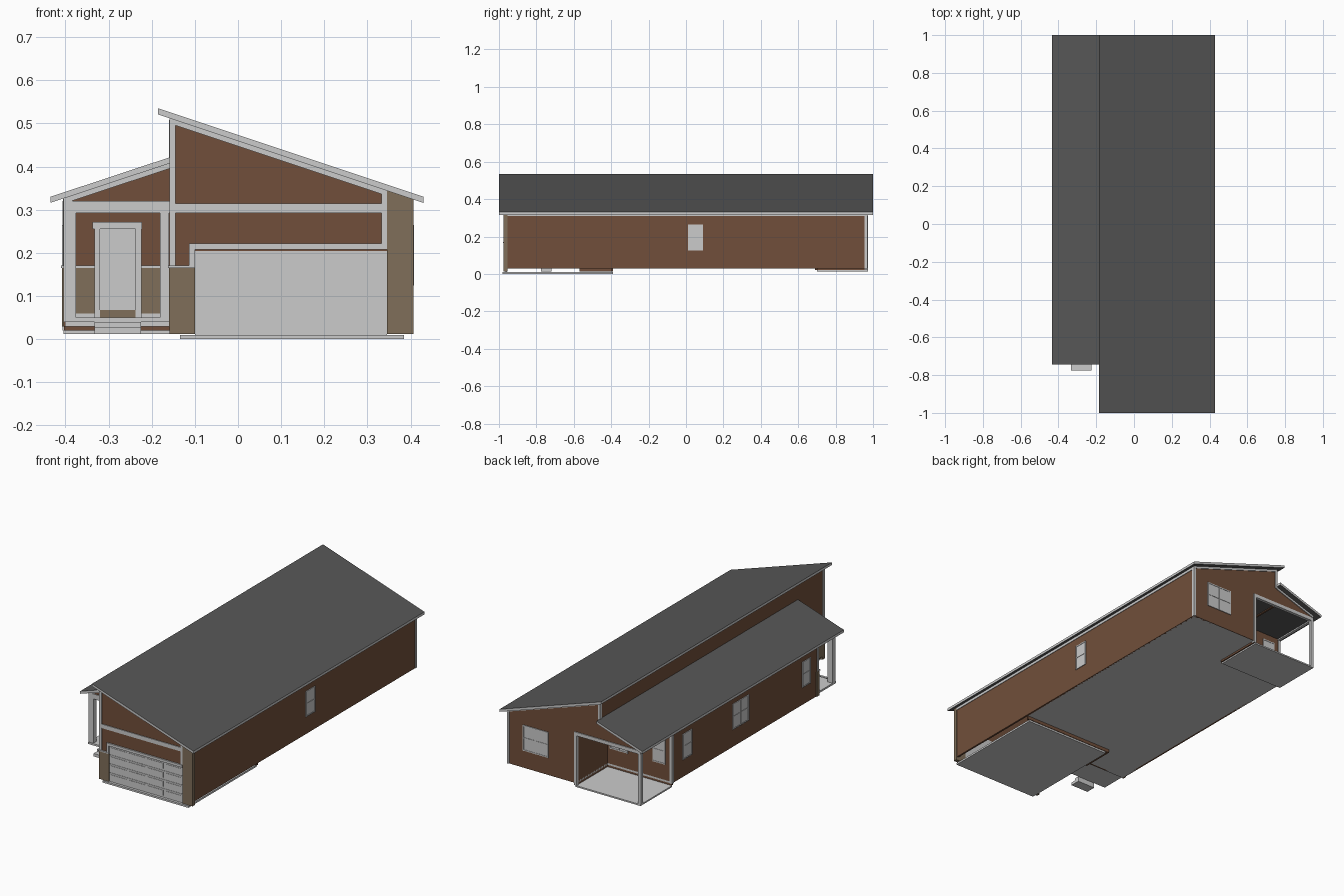
import bpy, bmesh


def material(name, rgb):
    m = bpy.data.materials.new(name)
    m.diffuse_color = (*rgb, 1)
    return m


LIGHT = material("light grey trim", (0.60, 0.60, 0.60))
ROOF = material("dark grey roof", (0.095, 0.095, 0.095))
BROWN = material("brown siding", (0.165, 0.078, 0.043))
TAN = material("tan stone", (0.215, 0.158, 0.100))


def prism(name, mat, pts, y0, y1):
    """Extrude an x-z profile from y0 to y1."""
    bm = bmesh.new()
    face = bm.faces.new([bm.verts.new((x, y0, z)) for x, z in pts])
    ext = bmesh.ops.extrude_face_region(bm, geom=[face])
    for v in ext["geom"]:
        if isinstance(v, bmesh.types.BMVert):
            v.co.y = y1
    bmesh.ops.recalc_face_normals(bm, faces=bm.faces)
    me = bpy.data.meshes.new(name)
    bm.to_mesh(me)
    bm.free()
    me.materials.append(mat)
    ob = bpy.data.objects.new(name, me)
    bpy.context.collection.objects.link(ob)
    return ob


def box(name, mat, x0, x1, y0, y1, z0, z1):
    return prism(name, mat, [(x0, z0), (x1, z0), (x1, z1), (x0, z1)], y0, y1)


def plate(name, mat, axis, pos, out, a0, a1, z0, z1, t):
    """Plate on a wall facing along axis, standing out by t."""
    p0, p1 = sorted((pos, pos + out * t))
    if axis == "x":
        return box(name, mat, p0, p1, a0, a1, z0, z1)
    return box(name, mat, a0, a1, p0, p1, z0, z1)


def window(name, axis, pos, out, a0, a1, panes=1, z0=0.125, z1=0.265):
    w = 0.006
    plate(name + "_glass", LIGHT, axis, pos, out, a0, a1, z0, z1, 0.002)
    for i in range(panes + 1):
        c = a0 + w / 2 + (a1 - a0 - w) * i / panes
        plate(name + "_upright", LIGHT, axis, pos, out, c - w / 2, c + w / 2, z0, z1, 0.005)
    for z in (z0, (z0 + z1 - w) / 2, z1 - w):
        plate(name + "_rail", LIGHT, axis, pos, out, a0, a1, z, z + w, 0.004)


def main_under(x):
    return 0.521 - 0.3333 * (x + 0.185)


def side_under(x):
    return 0.316 + 0.331 * (x + 0.435)


def roof(name, under, x0, x1, y0, y1):
    pts = [(x0, under(x0)), (x1, under(x1)), (x1, under(x1) + 0.014), (x0, under(x0) + 0.014)]
    ob = prism(name, LIGHT, pts, y0, y1)
    ob.data.materials.append(ROOF)
    for p in ob.data.polygons:          # fascia edges stay light
        p.material_index = int(abs(p.normal.z) > 0.5)


def slope_trim(name, under, x0, x1, y0, y1):
    prism(name, LIGHT, [(x0, under(x0) - 0.012), (x1, under(x1) - 0.012),
                        (x1, under(x1)), (x0, under(x0))], y0, y1)


# roofs
roof("main_roof", main_under, -0.185, 0.43, -1, 1)
roof("side_roof", side_under, -0.435, -0.157, -0.745, 1)

# floors and slabs
box("garage_slab", LIGHT, -0.135, 0.385, -0.98, -0.39, 0.0, 0.01)
box("house_floor", LIGHT, -0.40, 0.40, -0.39, 0.70, 0.03, 0.04)
box("entry_floor", LIGHT, -0.40, -0.157, -0.57, -0.39, 0.03, 0.04)
box("back_room_floor", LIGHT, -0.015, 0.40, 0.70, 0.965, 0.03, 0.04)
box("patio_slab", LIGHT, -0.405, -0.012, 0.70, 0.972, 0.012, 0.02)
box("porch_floor", LIGHT, -0.405, -0.157, -0.72, -0.57, 0.04, 0.05)
box("lower_step", LIGHT, -0.333, -0.225, -0.775, -0.72, 0.012, 0.028)
box("upper_step", LIGHT, -0.333, -0.225, -0.745, -0.72, 0.028, 0.04)

# outer walls
box("right_wall", BROWN, 0.393, 0.403, -0.965, 0.965, 0.03, 0.328)
box("left_wall", BROWN, -0.403, -0.393, -0.57, 0.70, 0.03, 0.326)
box("garage_left_wall", BROWN, -0.157, -0.147, -0.965, -0.57, 0.03, 0.50)
box("upper_wall", BROWN, -0.157, -0.147, -0.965, 0.965, 0.295, 0.51)
box("garage_back_wall", BROWN, -0.157, 0.393, -0.40, -0.39, 0.012, 0.32)
box("garage_inner_wall", BROWN, -0.157, -0.147, -0.57, -0.39, 0.012, 0.32)
box("porch_wall", BROWN, -0.403, -0.157, -0.57, -0.56, 0.03, 0.32)
box("patio_back_wall", BROWN, -0.403, -0.015, 0.69, 0.70, 0.02, 0.32)
box("patio_side_wall", BROWN, -0.015, -0.005, 0.70, 0.965, 0.02, 0.32)
prism("front_gable", BROWN, [(-0.157, 0.205), (0.403, 0.205), (0.403, main_under(0.403)),
                             (-0.157, main_under(-0.157))], -0.97, -0.96)
prism("back_gable", BROWN, [(-0.157, 0.295), (-0.015, 0.295), (-0.015, 0.03), (0.403, 0.03),
                            (0.403, main_under(0.403)), (-0.157, main_under(-0.157))], 0.957, 0.967)
for name, y in (("porch_gable", -0.713), ("patio_gable", 0.957)):
    prism(name, BROWN, [(-0.403, 0.295), (-0.157, 0.295), (-0.157, side_under(-0.157)),
                        (-0.403, side_under(-0.403))], y, y + 0.01)

# stone fronts, wainscot and caps
prism("right_stone_pier", TAN, [(0.345, 0.012), (0.407, 0.012), (0.407, main_under(0.407)),
                                (0.345, main_under(0.345))], -0.975, -0.955)
box("left_stone_pier", TAN, -0.159, -0.10, -0.975, -0.955, 0.012, 0.165)
box("brown_pier", BROWN, -0.157, -0.10, -0.97, -0.96, 0.165, 0.21)
box("left_stone_cap", LIGHT, -0.162, -0.10, -0.979, -0.955, 0.165, 0.171)
box("side_stone", TAN, -0.160, -0.157, -0.975, -0.57, 0.03, 0.165)
box("side_stone_cap", LIGHT, -0.162, -0.157, -0.975, -0.57, 0.165, 0.171)
box("porch_stone", TAN, -0.408, -0.157, -0.574, -0.57, 0.06, 0.165)
box("porch_stone_return", TAN, -0.408, -0.403, -0.574, -0.55, 0.03, 0.165)
box("porch_stone_cap", LIGHT, -0.410, -0.157, -0.577, -0.57, 0.165, 0.171)
box("porch_base_trim", LIGHT, -0.403, -0.157, -0.576, -0.57, 0.05, 0.06)

# front trim
box("front_band", LIGHT, -0.157, 0.345, -0.974, -0.97, 0.293, 0.315)
prism("front_left_trim", LIGHT, [(-0.159, 0.171), (-0.145, 0.171), (-0.145, main_under(-0.145)),
                                 (-0.159, main_under(-0.159))], -0.975, -0.957)
box("front_right_trim", LIGHT, 0.333, 0.345, -0.975, -0.965, 0.21, 0.342)
slope_trim("front_slope_trim", main_under, -0.157, 0.345, -0.974, -0.97)
slope_trim("porch_slope_trim", side_under, -0.405, -0.157, -0.718, -0.713)
slope_trim("back_slope_trim", main_under, -0.157, 0.403, 0.967, 0.971)
slope_trim("patio_slope_trim", side_under, -0.405, -0.157, 0.967, 0.971)

# corner trim and eave bands
box("front_right_corner", LIGHT, 0.40, 0.406, -0.973, -0.958, 0.03, 0.325)
box("back_right_corner", LIGHT, 0.393, 0.406, 0.955, 0.971, 0.03, 0.325)
box("back_left_corner", LIGHT, -0.407, -0.393, 0.687, 0.704, 0.03, 0.32)
box("porch_corner", LIGHT, -0.406, -0.393, -0.573, -0.558, 0.165, 0.32)
box("clerestory_corner", LIGHT, -0.160, -0.147, 0.957, 0.971, 0.40, 0.508)
box("right_eave_band", LIGHT, 0.40, 0.406, -0.96, 0.96, 0.31, 0.325)
box("left_eave_band", LIGHT, -0.406, -0.40, -0.57, 0.70, 0.31, 0.325)

# porch and patio framing
box("porch_left_post", LIGHT, -0.405, -0.375, -0.717, -0.69, 0.05, 0.295)
box("porch_right_post", LIGHT, -0.181, -0.16, -0.717, -0.69, 0.05, 0.295)
box("patio_post", LIGHT, -0.407, -0.390, 0.955, 0.972, 0.02, 0.295)
box("patio_wall_trim", LIGHT, -0.018, -0.003, 0.955, 0.972, 0.02, 0.295)
for name, y0, y1, x1, side0, side1, top in (
        ("porch", -0.717, -0.70, -0.157, -0.70, -0.57, 0.32),
        ("patio", 0.955, 0.972, -0.003, 0.70, 0.955, 0.312)):
    box(name + "_beam", LIGHT, -0.405, x1, y0, y1, 0.293, top)
    box(name + "_side_beam", LIGHT, -0.405, -0.390, side0, side1, 0.293, 0.32)
    box(name + "_ceiling", ROOF, -0.39, x1 - 0.012, side0, side1, 0.30, 0.304)

# garage door with four by four raised panels
box("garage_door", LIGHT, -0.10, 0.345, -0.966, -0.956, 0.01, 0.21)
box("garage_door_header", LIGHT, -0.113, 0.345, -0.977, -0.965, 0.208, 0.222)
box("garage_door_side_trim", LIGHT, -0.113, -0.10, -0.977, -0.956, 0.171, 0.208)
for r in range(4):
    z = 0.012 + r * 0.0492
    box("garage_door_section", LIGHT, -0.10, 0.345, -0.968, -0.966, z + 0.001, z + 0.047)
    for c in range(4):
        x = -0.10 + c * 0.11125
        box("garage_door_panel", LIGHT, x + 0.008, x + 0.103, -0.970, -0.968, z + 0.009, z + 0.038)

# front door
box("front_door", LIGHT, -0.32, -0.237, -0.577, -0.57, 0.068, 0.255)
for x in (-0.333, -0.237):
    box("front_door_jamb", LIGHT, x, x + 0.013, -0.581, -0.57, 0.05, 0.255)
box("front_door_header", LIGHT, -0.337, -0.222, -0.584, -0.57, 0.255, 0.272)
box("front_door_sill", TAN, -0.32, -0.237, -0.58, -0.57, 0.05, 0.068)

# windows
window("right_window", "x", 0.403, 1, 0.01, 0.09)
window("left_rear_window", "x", -0.403, -1, 0.525, 0.605)
window("left_middle_window", "x", -0.403, -1, 0.035, 0.175, 2)
window("left_front_window", "x", -0.403, -1, -0.50, -0.43)
window("back_window", "y", 0.967, 1, 0.155, 0.31, 2)
window("patio_wide_window", "y", 0.70, 1, -0.14, -0.03, 2)
window("patio_narrow_window", "y", 0.70, 1, -0.365, -0.29)
